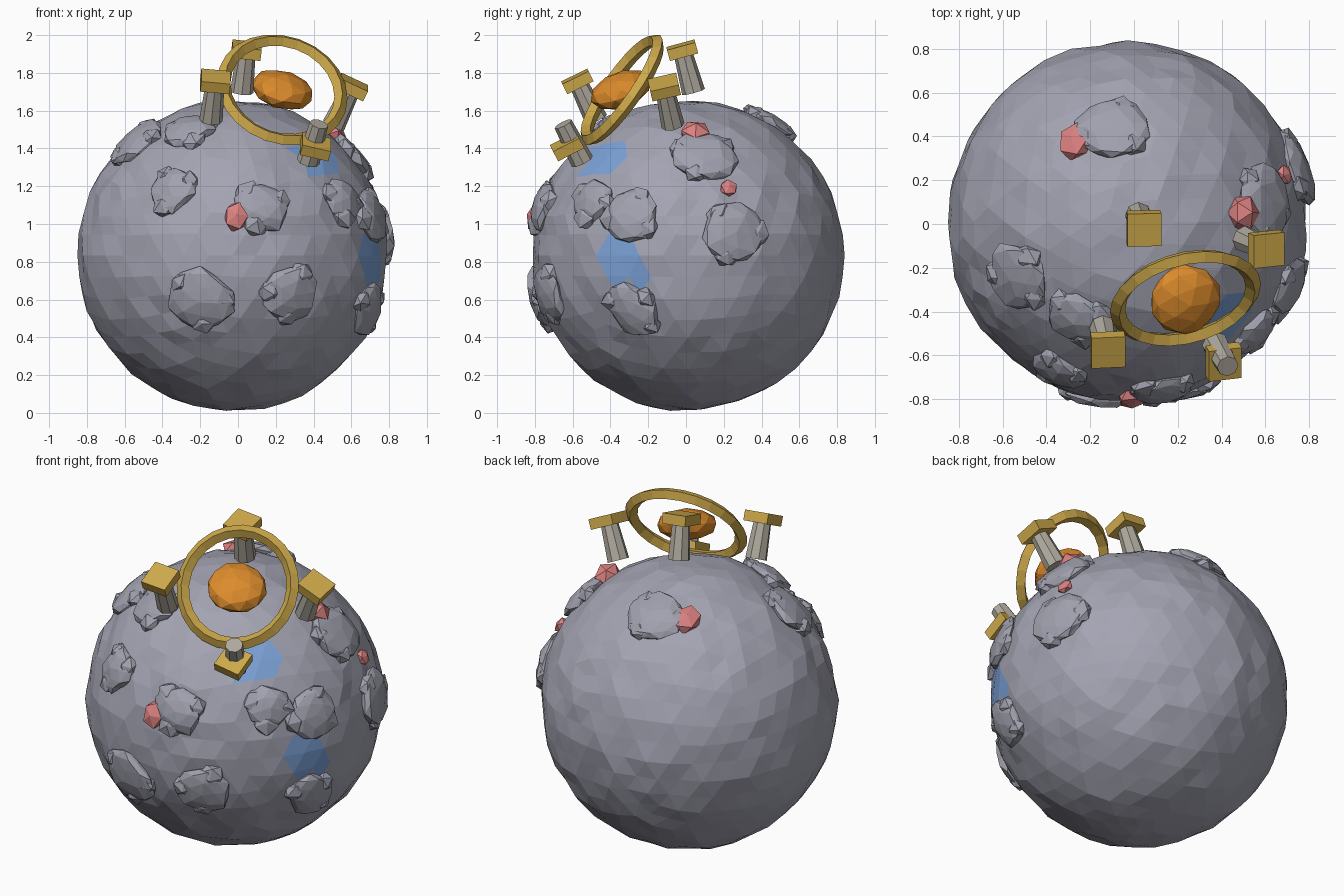
import bpy, bmesh, math, random
from mathutils import Vector, Matrix

if "Cube" in bpy.data.objects:
    bpy.data.objects.remove(bpy.data.objects["Cube"])

random.seed(4)
CENTER, RADIUS = Vector((-0.03, 0.01, 0.833)), 0.822


def material(name, rgb):
    m = bpy.data.materials.new(name)
    m.diffuse_color = (*rgb, 1)
    m.use_nodes = True
    m.node_tree.nodes["Principled BSDF"].inputs["Base Color"].default_value = m.diffuse_color
    return m


GREY = material("planet grey", (0.37, 0.37, 0.45))
ROCK = material("rock grey", (0.35, 0.355, 0.42))
BLUE = material("pool blue", (0.20, 0.36, 0.68))
RED = material("crystal red", (0.72, 0.22, 0.22))
GOLD = material("gold", (0.62, 0.40, 0.07))
ORANGE = material("core orange", (0.72, 0.26, 0.025))
STONE = material("pillar stone", (0.43, 0.40, 0.34))


def frame(pos, normal):
    """Placement with local z along normal and local x close to world x."""
    z = Vector(normal).normalized()
    x = (Vector((1, 0, 0)) - z * z.x).normalized()
    rot = Matrix((x, z.cross(x), z)).transposed().to_4x4()
    return Matrix.Translation(pos) @ rot


def finish(name, bm, *mats):
    mesh = bpy.data.meshes.new(name)
    bm.to_mesh(mesh)
    bm.free()
    for m in mats:
        mesh.materials.append(m)
    obj = bpy.data.objects.new(name, mesh)
    bpy.context.collection.objects.link(obj)
    return obj


def add_blob(bm, matrix, scale, subdiv, jitter):
    """Roughened, squashed icosphere."""
    verts = bmesh.ops.create_icosphere(bm, subdivisions=subdiv, radius=1)["verts"]
    for v in verts:
        v.co *= 1 + random.uniform(-jitter, jitter)
        v.co = matrix @ Vector(a * b for a, b in zip(v.co, scale))


def on_surface(p):
    d = (Vector(p) - CENTER).normalized()
    return CENTER + d * RADIUS, d


# Planet with two blue pools on its right-front side
bm = bmesh.new()
add_blob(bm, Matrix.Translation(CENTER), (RADIUS,) * 3, 4, 0.012)
pools = [(on_surface((0.42, -0.46, 1.37))[0], 0.13),
         (on_surface((0.70, -0.32, 0.79))[0], 0.135)]
for f in bm.faces:
    c = f.calc_center_median()
    f.material_index = int(any((c - p).length < r for p, r in pools))
finish("planet", bm, GREY, BLUE)

# Rock outcrops: approximate centre, half width, half height
rocks = [
    ((-0.35, -0.67, 1.18), 0.13, 0.13), ((0.13, -0.77, 1.09), 0.145, 0.135),
    ((-0.20, -0.76, 0.60), 0.18, 0.17), ((0.28, -0.74, 0.63), 0.155, 0.15),
    ((0.68, -0.28, 0.55), 0.13, 0.17), ((0.70, -0.29, 1.04), 0.145, 0.15),
    ((0.55, -0.49, 1.12), 0.12, 0.12), ((0.74, 0.25, 0.95), 0.18, 0.165),
    ((0.60, 0.10, 1.37), 0.17, 0.18), ((-0.10, 0.44, 1.54), 0.175, 0.155),
    ((-0.53, -0.24, 1.43), 0.16, 0.16), ((-0.26, -0.43, 1.49), 0.145, 0.125),
]
for i, (p, a, b) in enumerate(rocks):
    pos, n = on_surface(p)
    m = frame(pos, n)
    bm = bmesh.new()
    add_blob(bm, m, (a, b, 0.055), 2, 0.10)
    turn = random.uniform(0, math.tau)
    for k in range(3):
        t = turn + k * 2.1 + random.uniform(-0.4, 0.4)
        off = Matrix.Translation((a * 0.72 * math.cos(t), b * 0.72 * math.sin(t), -0.005))
        s = random.uniform(0.06, 0.08)
        add_blob(bm, m @ off, (s, s, 0.05), 1, 0.12)
    finish(f"rock_{i + 1}", bm, ROCK)

# Red crystals beside some rocks
crystals = [((-0.01, -0.8, 1.04), 0.07, 0.085, 0.05), ((0.49, 0.05, 1.47), 0.08, 0.09, 0.075),
            ((-0.27, 0.37, 1.53), 0.08, 0.095, 0.055), ((0.69, 0.225, 1.19), 0.05, 0.05, 0.03)]
for i, (p, a, b, h) in enumerate(crystals):
    pos, n = on_surface(p)
    bm = bmesh.new()
    add_blob(bm, frame(pos + n * 0.01, n), (a, b, h), 1, 0.06)
    finish(f"crystal_{i + 1}", bm, RED)

# Floating orange core
bm = bmesh.new()
add_blob(bm, frame((0.235, -0.345, 1.71), (0.27, -0.35, 0.9)), (0.168, 0.168, 0.09), 2, 0.02)
finish("core", bm, ORANGE)

# Tilted ring around the core
bpy.ops.mesh.primitive_torus_add(major_segments=24, minor_segments=4,
                                 major_radius=0.318, minor_radius=0.036)
ring = bpy.context.object
ring.name = "ring"
ring.data.materials.append(GOLD)
ring.data.transform(frame((0.235, -0.338, 1.71), (0.22, -0.80, 0.56)))


def pillar(name, shaft, length, cap, normal):
    """Tapered eight-sided shaft (by its centre) and a square cap."""
    bm = bmesh.new()
    bmesh.ops.create_cone(bm, cap_ends=True, segments=8, radius1=0.062, radius2=0.05,
                          depth=length, matrix=frame(shaft, normal))
    finish(name + "_shaft", bm, STONE)
    bm = bmesh.new()
    bmesh.ops.create_cube(bm, size=1,
                          matrix=frame(cap, normal) @ Matrix.Diagonal((0.155, 0.155, 0.06, 1)))
    finish(name + "_cap", bm, GOLD)


# Three floating pillars and a sunken fourth around the ring
for name, cap, n in [("left_pillar", (-0.12, -0.575, 1.755), (0.10, -0.44, 0.89)),
                     ("back_pillar", (0.045, -0.02, 1.92), (0.11, -0.26, 0.96)),
                     ("right_pillar", (0.605, -0.115, 1.725), (0.43, -0.20, 0.88))]:
    pillar(name, Vector(cap) - Vector(n).normalized() * 0.125, 0.21, cap, n)
pillar("front_pillar", (0.40, -0.60, 1.43), 0.23, (0.41, -0.63, 1.41), (0.25, -0.44, 0.86))
